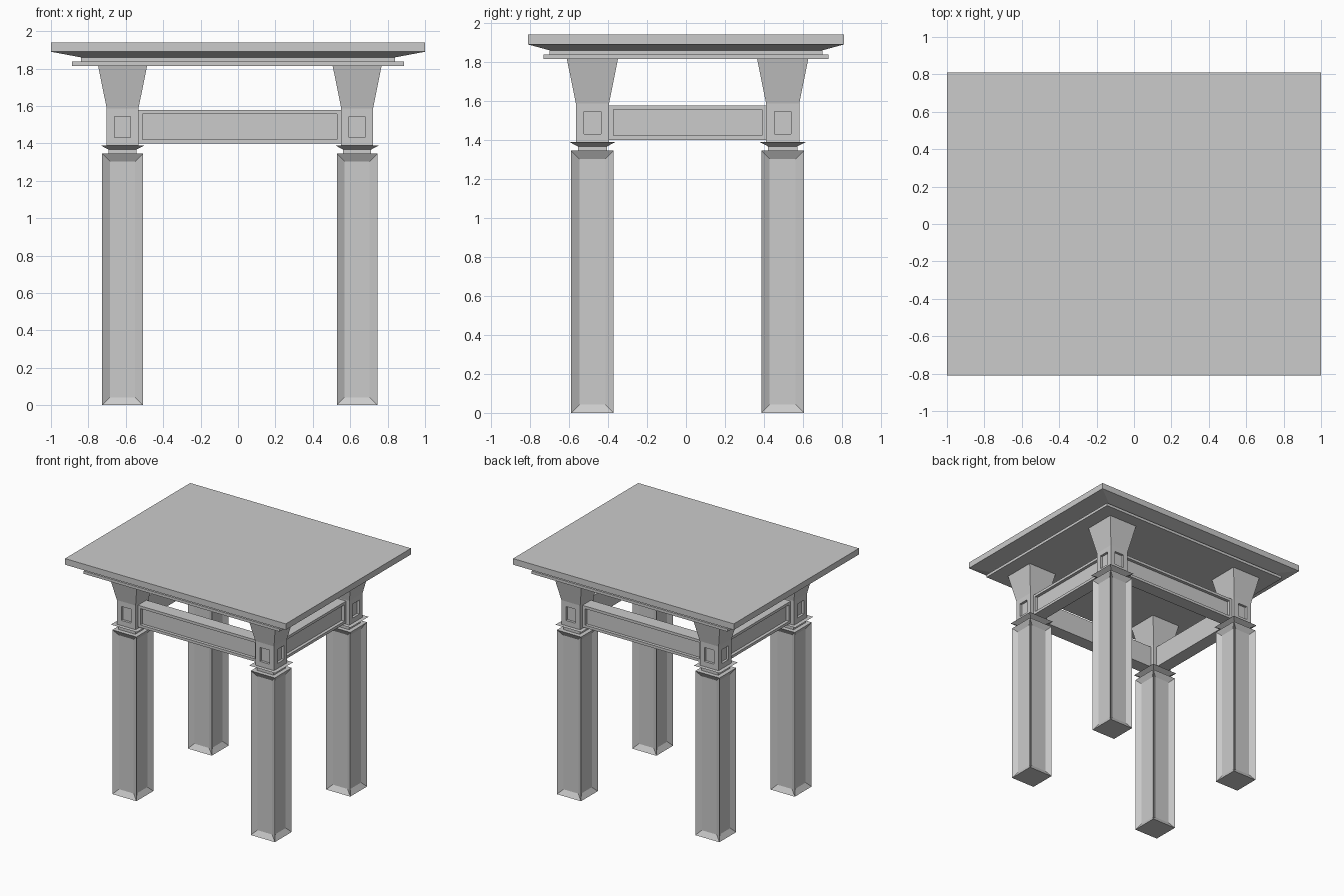
import bpy, bmesh

if "Cube" in bpy.data.objects:
    bpy.data.objects.remove(bpy.data.objects["Cube"])

OX, OY = 0.01, 0.008      # support frame sits slightly off the roof centre
PX, PY = 0.627, 0.488     # post spacing from frame centre


def loft(name, levels, cx=0, cy=0):
    """Stack of rectangles (half x, half y, z) joined into a closed solid."""
    bm = bmesh.new()
    rings = [[bm.verts.new((cx + sx * hx, cy + sy * hy, z))
              for sx, sy in ((-1, -1), (1, -1), (1, 1), (-1, 1))]
             for hx, hy, z in levels]
    bm.faces.new(rings[0][::-1])
    bm.faces.new(rings[-1])
    for a, b in zip(rings, rings[1:]):
        for i in range(4):
            j = (i + 1) % 4
            bm.faces.new((a[i], a[j], b[j], b[i]))
    bm.normal_update()
    return name, bm


def recess(bm, faces, border, slope_depth=0, depth=0):
    """Inset faces, optionally with sloped sides, then sink them straight in."""
    bmesh.ops.inset_individual(bm, faces=faces, thickness=border,
                               depth=-slope_depth, use_even_offset=True)
    if depth:
        normals = [f.normal.copy() for f in faces]
        for f, n in zip(faces, normals):
            new = bmesh.ops.extrude_discrete_faces(bm, faces=[f])['faces'][0]
            bmesh.ops.translate(bm, verts=new.verts, vec=-n * depth)


def finish(name, bm):
    me = bpy.data.meshes.new(name)
    bm.to_mesh(me)
    bm.free()
    ob = bpy.data.objects.new(name, me)
    bpy.context.collection.objects.link(ob)


# Roof slab with stepped underside moulding
finish(*loft("roof", [(0.887, 0.73, 1.815), (0.887, 0.73, 1.838),
                      (0.84, 0.70, 1.838), (0.84, 0.70, 1.86),
                      (1.0, 0.81, 1.89), (1.0, 0.81, 1.94)]))

for sx, xs in ((-1, "left"), (1, "right")):
    for sy, ys in ((-1, "front"), (1, "back")):
        cx, cy = OX + sx * PX, OY + sy * PY
        tag = f"{ys}_{xs}"

        # Leg with bevelled sunken panels on four sides
        name, bm = loft(f"{tag}_leg", [(0.109, 0.109, 0), (0.109, 0.109, 1.345)], cx, cy)
        recess(bm, [f for f in bm.faces if abs(f.normal.z) < 0.5], 0.042, slope_depth=0.025)
        finish(name, bm)

        # Neck flaring into a thin collar
        finish(*loft(f"{tag}_collar", [(0.075, 0.075, 1.345), (0.075, 0.075, 1.367),
                                       (0.117, 0.117, 1.389)], cx, cy))

        # Block and flared capital, small sunken squares on the outer faces
        name, bm = loft(f"{tag}_capital", [(0.085, 0.085, 1.389), (0.085, 0.085, 1.587),
                                           (0.131, 0.131, 1.815)], cx, cy)
        recess(bm, [f for f in bm.faces if f.calc_center_median().z < 1.55
                    and (f.normal.x * sx > 0.9 or f.normal.y * sy > 0.9)],
               0.042, depth=0.02)
        finish(name, bm)

# Beams between the blocks, with a long sunken panel on the outer face
for s, side in ((-1, "front"), (1, "back")):
    name, bm = loft(f"{side}_beam", [(PX - 0.085, 0.055, 1.40), (PX - 0.085, 0.055, 1.578)],
                    OX, OY + s * PY)
    recess(bm, [f for f in bm.faces if f.normal.y * s > 0.9], 0.022, depth=0.025)
    finish(name, bm)
for s, side in ((-1, "left"), (1, "right")):
    name, bm = loft(f"{side}_beam", [(0.055, PY - 0.085, 1.40), (0.055, PY - 0.085, 1.578)],
                    OX + s * PX, OY)
    recess(bm, [f for f in bm.faces if f.normal.x * s > 0.9], 0.022, depth=0.025)
    finish(name, bm)
